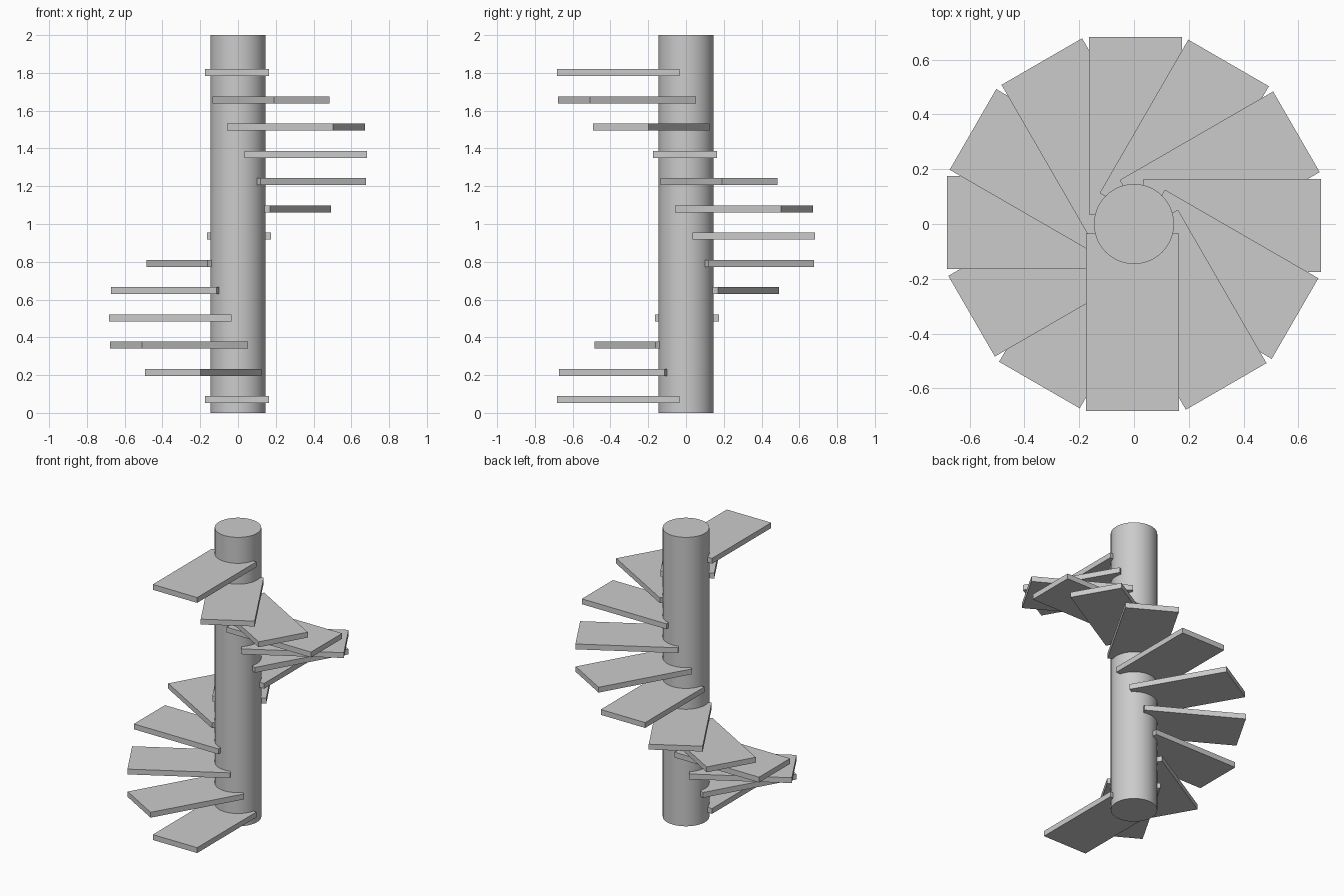
import bpy
from math import radians
from mathutils import Matrix

if "Cube" in bpy.data.objects:
    bpy.data.objects.remove(bpy.data.objects["Cube"])

STEPS = 13
RISE = 0.1443
FIRST_Z = 0.07

# Central column
bpy.ops.mesh.primitive_cylinder_add(vertices=64, radius=0.146, depth=2, location=(0, 0, 1))
column = bpy.context.object
column.name = "column"
bpy.ops.object.shade_smooth_by_angle(angle=radians(30))

# Treads: one plank, modelled off the column axis, shared by every step
bpy.ops.mesh.primitive_cube_add(size=1)
tread = bpy.context.object
plank = tread.data
plank.name = "tread"
plank.transform(Matrix.Translation((-0.005, -0.3585, 0)) @ Matrix.Diagonal((0.34, 0.647, 0.037, 1)))

# Climb clockwise, twelve treads per turn
for i in range(STEPS):
    if i:
        tread = bpy.data.objects.new("tread", plank)
        bpy.context.collection.objects.link(tread)
    tread.name = f"tread_{i + 1:02d}"
    tread.location.z = FIRST_Z + i * RISE
    tread.rotation_euler.z = radians(-30 * i)
